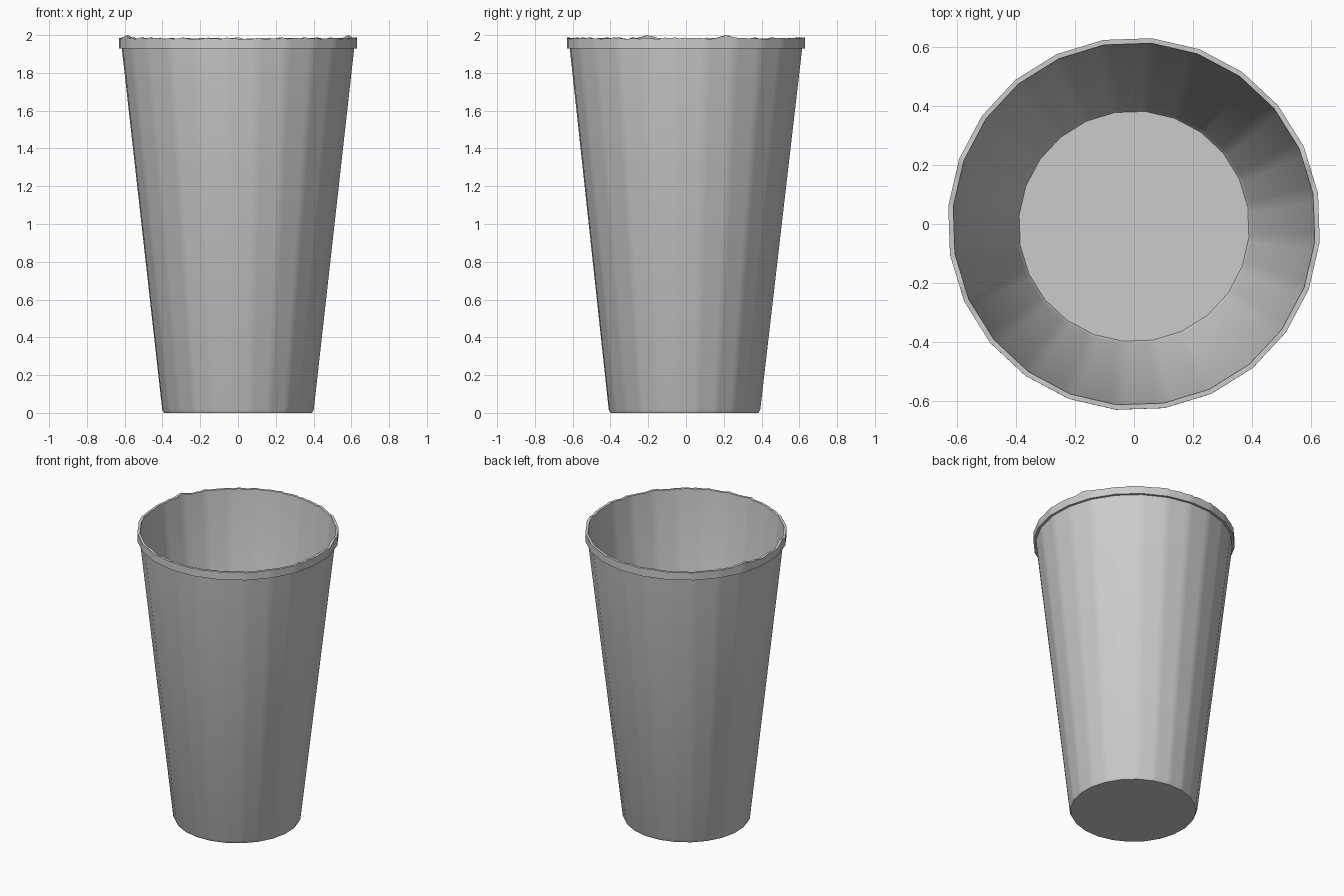
import bpy
import bmesh
import math
import random

random.seed(4)

if "Cube" in bpy.data.objects:
    bpy.data.objects.remove(bpy.data.objects["Cube"], do_unlink=True)

SIDES = 24                      # flat panels around the cup
SUB = 6                         # columns in each panel
COUNT = SIDES * SUB
TURN = math.radians(9.5)        # angle of the first panel corner
PANEL = 2 * math.pi / SIDES
RIM_Z = 1.984

# Plain grey material
grey = bpy.data.materials.new("plain_grey")
grey.use_nodes = True
colour = (0.6, 0.6, 0.6, 1)
grey.diffuse_color = colour
grey.node_tree.nodes["Principled BSDF"].inputs["Base Color"].default_value = colour

# Uneven lip: fine roughness plus a few raised spots
roughness = [random.uniform(-0.005, 0.003) for _ in range(COUNT)]
raised_spots = [math.radians(a) for a in (20, 160, 199)]


def lip_height(i, angle):
    height = roughness[i]
    for spot in raised_spots:
        gap = abs((angle - spot + math.pi) % (2 * math.pi) - math.pi)
        height = max(height, 0.016 * (1 - gap / 0.09))
    return height


def ring(bm, radius, z, is_lip):
    """One loop of the panelled cross-section."""
    verts = []
    for i in range(COUNT):
        angle = TURN + PANEL * i / SUB
        from_middle = PANEL * (i % SUB) / SUB - PANEL / 2
        r = radius * math.cos(PANEL / 2) / math.cos(from_middle)
        lift = lip_height(i, angle) if is_lip else 0
        lean = -0.008 * (1 - z / RIM_Z)
        verts.append(bm.verts.new((r * math.cos(angle), r * math.sin(angle) + lean, z + lift)))
    return verts


# Cup: underside, outer wall, rim band, lip, inner wall and floor
profile = [
    (0.394, 0, False),
    (0.403, 0.018, False),
    (0.618, 1.93, False),
    (0.634, 1.93, False),
    (0.634, RIM_Z, True),
    (0.617, RIM_Z, True),
    (0.615, 1.96, False),
    (0.402, 0.05, False),
    (0.392, 0.035, False),
]
bm = bmesh.new()
rings = [ring(bm, *point) for point in profile]
for low, high in zip(rings, rings[1:]):
    for i in range(COUNT):
        j = (i + 1) % COUNT
        bm.faces.new((low[i], low[j], high[j], high[i]))
bm.faces.new(list(reversed(rings[0])))
bm.faces.new(rings[-1])
bmesh.ops.recalc_face_normals(bm, faces=bm.faces)

mesh = bpy.data.meshes.new("tapered_cup")
bm.to_mesh(mesh)
bm.free()
mesh.materials.append(grey)
cup = bpy.data.objects.new("tapered_cup", mesh)
bpy.context.collection.objects.link(cup)

# Soft panel corners, crisp rim and base
for other in bpy.context.selected_objects:
    other.select_set(False)
cup.select_set(True)
bpy.context.view_layer.objects.active = cup
bpy.ops.object.shade_smooth_by_angle(angle=math.radians(30))
